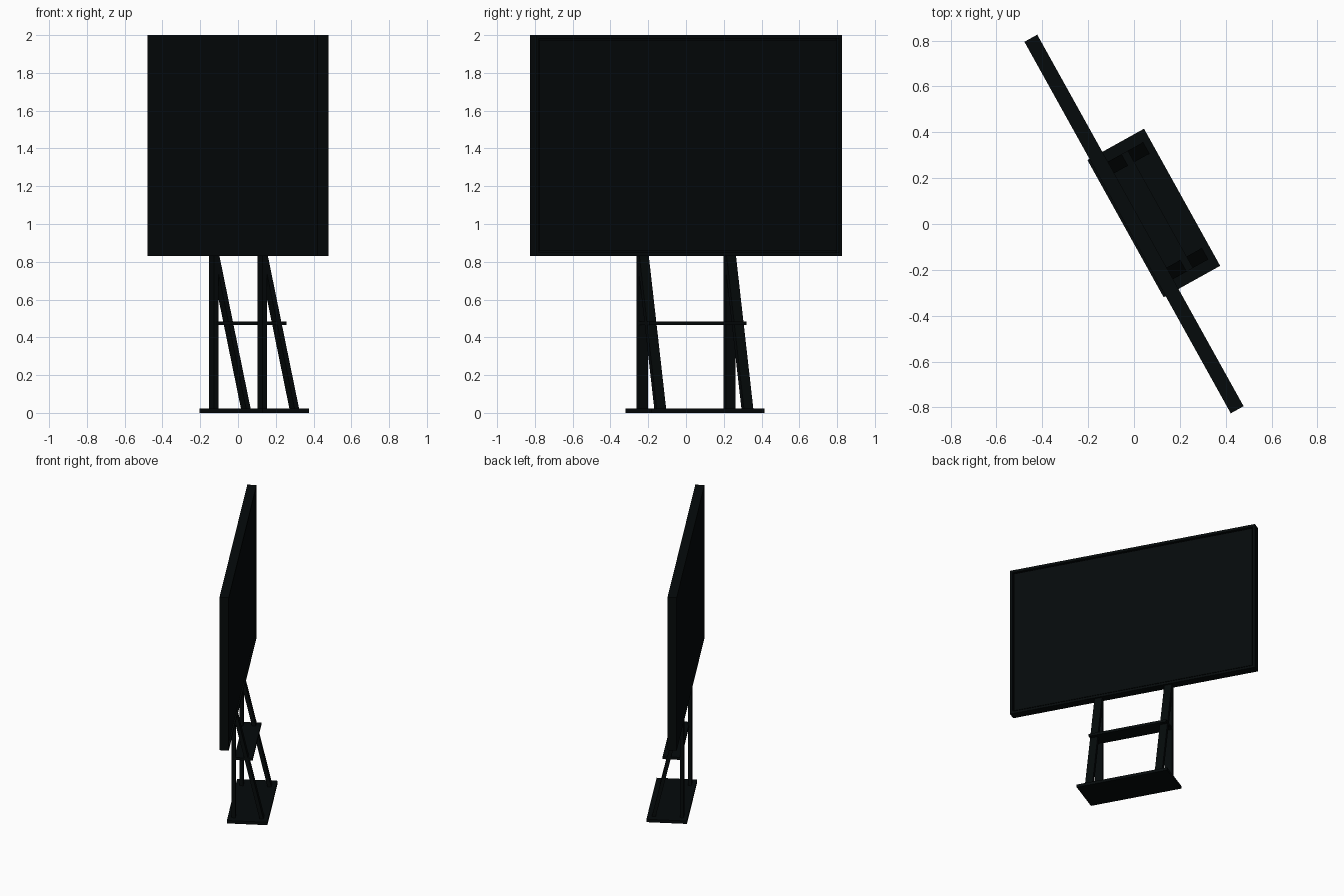
import bpy, bmesh, math
from mathutils import Matrix

if "Cube" in bpy.data.objects:
    bpy.data.objects.remove(bpy.data.objects["Cube"])

# Local frame: x along the display, y out of its face; whole model is yawed
YAW = Matrix.Rotation(math.radians(-60.95), 4, 'Z')


def material(name, rgb):
    m = bpy.data.materials.new(name)
    m.diffuse_color = (*rgb, 1)
    m.use_nodes = True
    m.node_tree.nodes["Principled BSDF"].inputs["Base Color"].default_value = m.diffuse_color
    return m


BLACK = material("black_metal", (0.0015, 0.003, 0.0032))


def finish(name, bm):
    bmesh.ops.recalc_face_normals(bm, faces=bm.faces)
    bmesh.ops.transform(bm, matrix=YAW, verts=bm.verts)
    me = bpy.data.meshes.new(name)
    bm.to_mesh(me)
    bm.free()
    me.materials.append(BLACK)
    ob = bpy.data.objects.new(name, me)
    bpy.context.collection.objects.link(ob)
    return ob


def box_bm(x0, x1, y0, y1, z0, z1, lean=0.0):
    """Box whose lower end is shifted by lean along y."""
    bm = bmesh.new()
    bmesh.ops.create_cube(bm, size=1)
    for v in bm.verts:
        low = v.co.z < 0
        v.co = (x0 if v.co.x < 0 else x1,
                (y0 if v.co.y < 0 else y1) + (lean if low else 0),
                z0 if low else z1)
    return bm


# Display housing: a box with a tray sunk into its face
bm = box_bm(-0.927, 0.927, -0.032, 0.032, 0.831, 2.0)
bm.normal_update()
face = max(bm.faces, key=lambda f: f.calc_center_median().y)
bmesh.ops.inset_region(bm, faces=[face], thickness=0.026)
bmesh.ops.inset_region(bm, faces=[face], thickness=0.0005, depth=-0.03)
finish("display_housing", bm)

# Screen slab sitting in the tray, slightly below the bezel
finish("screen", box_bm(-0.901, 0.901, 0.004, 0.024, 0.857, 1.974))

# Base plate and shelf
finish("base_plate", box_bm(-0.342, 0.342, -0.042, 0.240, 0.0, 0.022))
finish("shelf", box_bm(-0.293, 0.293, 0.005, 0.132, 0.464, 0.483))

# Upright posts and slanted braces on both sides
for side, s in (("left", -1), ("right", 1)):
    x0, x1 = s * 0.264 - 0.0285, s * 0.264 + 0.0285
    finish(side + "_post", box_bm(x0, x1, -0.014, 0.012, 0.02, 0.85))
    finish(side + "_brace", box_bm(x0, x1, -0.013, 0.014, 0.02, 0.85, 0.194))
